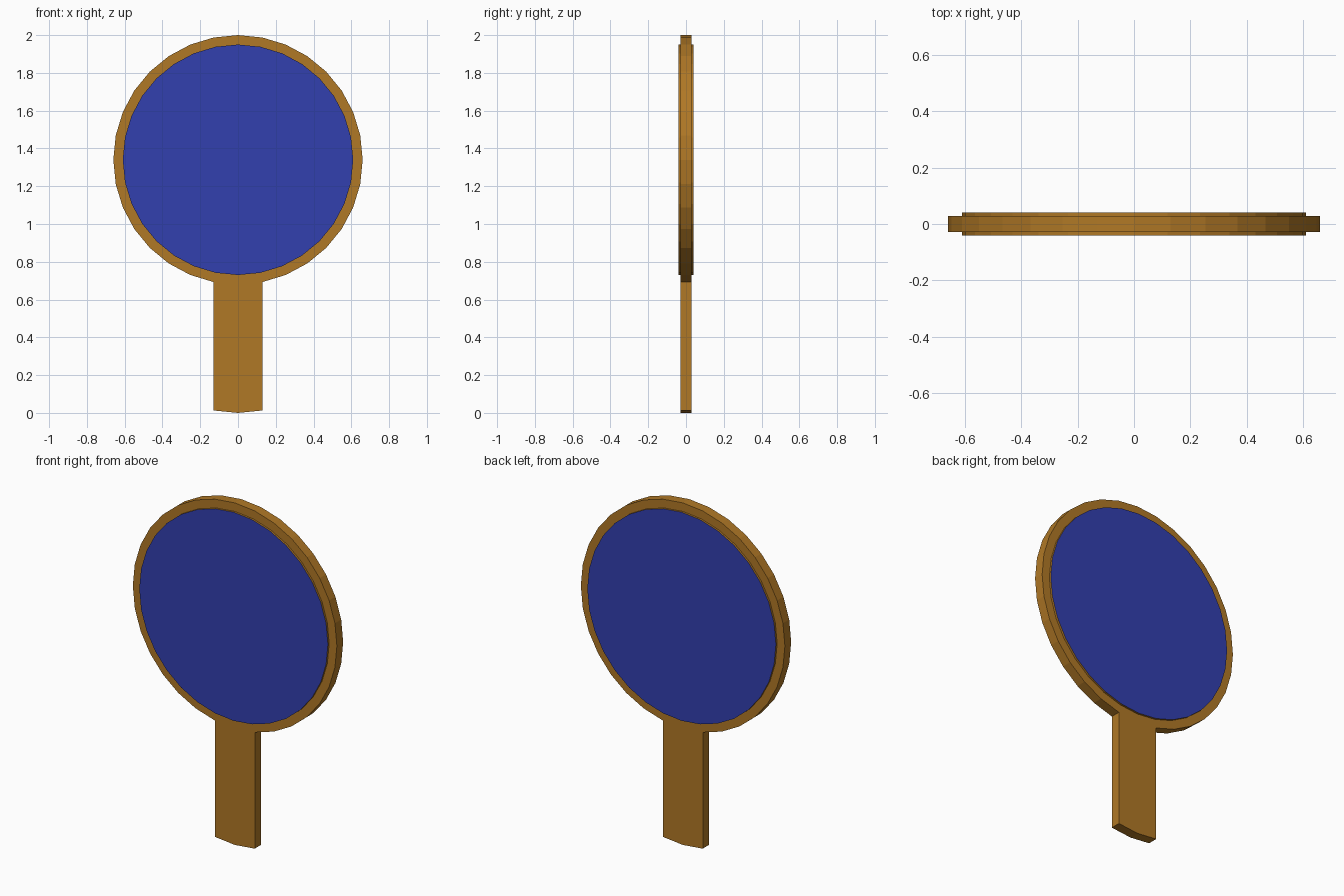
import bpy, bmesh, math

if "Cube" in bpy.data.objects:
    bpy.data.objects.remove(bpy.data.objects["Cube"])

SIDES = 32
CENTRE_Z = 1.34
RIM_R, PAD_R = 0.66, 0.61
WOOD_Y, PAD_Y = 0.029, 0.0405


def material(name, colour):
    m = bpy.data.materials.new(name)
    m.diffuse_color = (*colour, 1)
    m.use_nodes = True
    m.node_tree.nodes["Principled BSDF"].inputs["Base Color"].default_value = m.diffuse_color
    return m


wood = material("wood", (0.434, 0.188, 0.019))
blue = material("blue_rubber", (0.032, 0.05, 0.43))


def circle(radius):
    """Round profile in the xz plane, starting at the bottom."""
    return [(radius * math.sin(2 * math.pi * i / SIDES),
             CENTRE_Z - radius * math.cos(2 * math.pi * i / SIDES)) for i in range(SIDES)]


def slab(name, outline, y0, y1, face_rule=None):
    """Closed prism of an xz outline between y0 and y1."""
    bm = bmesh.new()
    face = bm.faces.new([bm.verts.new((x, y0, z)) for x, z in outline])
    new = bmesh.ops.extrude_face_region(bm, geom=[face])["geom"]
    bmesh.ops.translate(bm, vec=(0, y1 - y0, 0),
                        verts=[v for v in new if isinstance(v, bmesh.types.BMVert)])
    bmesh.ops.recalc_face_normals(bm, faces=bm.faces)
    bm.normal_update()
    if face_rule:
        for f in bm.faces:
            f.material_index = face_rule(f)
    me = bpy.data.meshes.new(name)
    bm.to_mesh(me)
    bm.free()
    me.materials.append(wood)
    me.materials.append(blue)
    ob = bpy.data.objects.new(name, me)
    bpy.context.collection.objects.link(ob)
    return ob


# Wooden blade and handle in one outline: the bottom point drops to form the handle
blade = circle(RIM_R)
drop = blade[0][1]
left, right = blade[-1], blade[1]
handle = [(0, 0), (right[0], right[1] - drop)]
outline = handle + blade[1:] + [(left[0], left[1] - drop)]
slab("blade_and_handle", outline, -WOOD_Y, WOOD_Y)

# Raised pads on both sides: blue outer face, wood-coloured edge
for name, side in (("front_pad", -1), ("back_pad", 1)):
    slab(name, circle(PAD_R), side * WOOD_Y, side * PAD_Y,
         lambda f, s=side: 1 if f.normal.y * s > 0.9 else 0)
